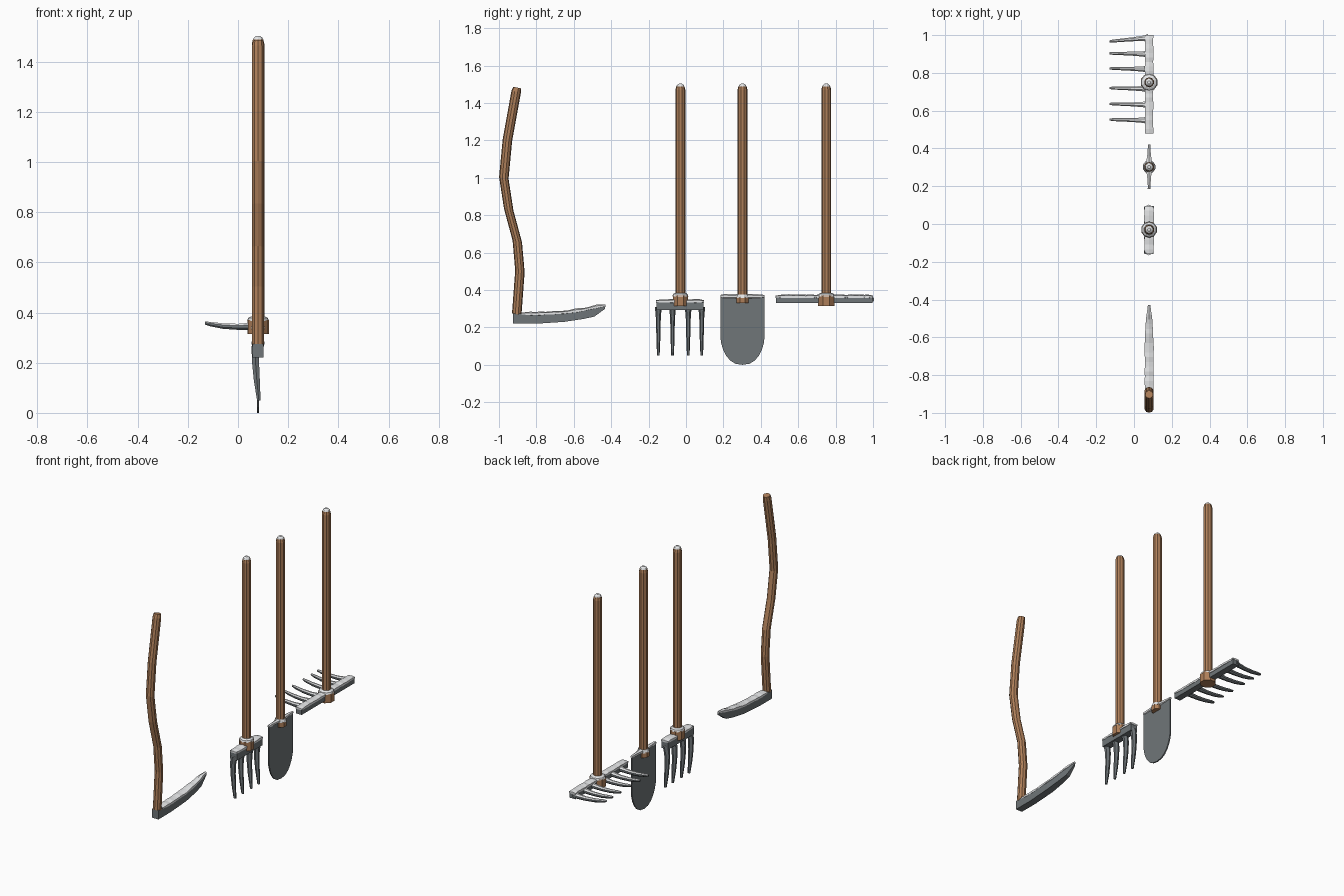
import bpy, bmesh, math, random
from mathutils import Vector

random.seed(4)
cube = bpy.data.objects.get("Cube")
if cube:
    bpy.data.objects.remove(cube, do_unlink=True)


def material(name, color, rough):
    m = bpy.data.materials.new(name)
    m.use_nodes = True
    m.diffuse_color = (*color, 1)
    shader = next(n for n in m.node_tree.nodes if n.type == 'BSDF_PRINCIPLED')
    shader.inputs["Base Color"].default_value = (*color, 1)
    shader.inputs["Roughness"].default_value = rough
    return m


WOOD = material("warm wood", (0.42, 0.21, 0.10), 0.8)
STEEL = material("grey steel", (0.16, 0.18, 0.19), 0.6)
SNOW = material("snow", (0.80, 0.81, 0.82), 0.9)
X, Y, Z = Vector((1, 0, 0)), Vector((0, 1, 0)), Vector((0, 0, 1))
CX = 0.08  # common x position of all the tools


def finish(name, bm, mat, snow_above=None):
    """Make the object; upward faces get snow when a threshold is given."""
    bmesh.ops.recalc_face_normals(bm, faces=bm.faces)
    if snow_above is not None:
        for f in bm.faces:
            f.normal_update()
            f.material_index = int(f.normal.z > snow_above)
    me = bpy.data.meshes.new(name)
    bm.to_mesh(me)
    bm.free()
    me.materials.append(mat)
    me.materials.append(SNOW)
    ob = bpy.data.objects.new(name, me)
    bpy.context.collection.objects.link(ob)
    return ob


def loft(name, sections, mat, u, v, sides=8, snow_above=None):
    """Skin regular rings; each section is (centre, half size u, half size v)."""
    bm = bmesh.new()
    k = 1 / math.cos(math.pi / sides)
    rings = []
    for c, a, b in sections:
        ring = []
        for i in range(sides):
            t = 2 * math.pi * (i + 0.5) / sides
            ring.append(bm.verts.new(Vector(c) + u * (a * k * math.cos(t)) + v * (b * k * math.sin(t))))
        rings.append(ring)
    for r, s in zip(rings, rings[1:]):
        for i in range(sides):
            j = (i + 1) % sides
            bm.faces.new((r[i], r[j], s[j], s[i]))
    bm.faces.new(rings[0])
    bm.faces.new(rings[-1])
    return finish(name, bm, mat, snow_above)


def turned(name, y, profile, mat, sides=10):
    """Upright round part from (z, radius) pairs."""
    return loft(name, [((CX, y, z), r, r) for z, r in profile], mat, X, Y, sides)


def snow_strip(name, y0, y1, half, z, steps=16):
    """Lumpy snow ridge lying along y; half and z are functions of 0..1."""
    sections = []
    for i in range(steps + 1):
        t = i / steps
        end = 0.6 if i in (0, steps) else 1
        h = random.uniform(0.008, 0.012) * end
        w = half(t) * random.uniform(0.94, 1.06)
        sections.append(((CX, y0 + (y1 - y0) * t, z(t)), w, h))
    return loft(name, sections, SNOW, X, Z, 6)


def pole(tool, y, bottom):
    turned(tool + "_handle", y, [(bottom, 0.025), (1.47, 0.025), (1.488, 0.021)], WOOD)
    turned(tool + "_handle_snow", y, [(1.486, 0.021), (1.496, 0.017), (1.503, 0.008)], SNOW)


def collar(tool, y, z0, z1, r):
    turned(tool + "_collar", y, [(z0, r), (z1, r)], WOOD, 8)
    turned(tool + "_collar_snow", y,
           [(z1 - 0.004, r + 0.001), (z1 + 0.008, r * 0.92), (z1 + 0.015, 0.027)], SNOW, 10)


# Fork
FY = -0.03
pole("fork", FY, 0.33)
collar("fork", FY, 0.315, 0.37, 0.04)
loft("fork_head", [((CX, y, 0.318), 0.023, 0.026) for y in (-0.158, 0.094)], STEEL, X, Z, 4)
snow_strip("fork_head_snow", -0.16, 0.096, lambda t: 0.025, lambda t: 0.339, 10)
for i, y in enumerate((-0.148, -0.072, 0.012, 0.084)):
    tine = [((x, y, z), a, b) for x, z, a, b in (
        (0.078, 0.31, 0.018, 0.016), (0.07, 0.26, 0.016, 0.012), (0.07, 0.20, 0.014, 0.010),
        (0.075, 0.13, 0.012, 0.009), (0.083, 0.05, 0.007, 0.006))]
    loft(f"fork_tine_{i + 1}", tine, STEEL, X, Y, 6, 0.3)

# Shovel
SY = 0.302
pole("shovel", SY, 0.34)
collar("shovel", SY, 0.33, 0.362, 0.032)
half_w = 0.118
outline = [(-half_w, 0.368), (-half_w, 0.15)]
for i in range(1, 12):
    a = math.pi * i / 12
    s = math.cos(a)
    outline.append((-half_w * math.copysign(abs(s) ** 0.85, s), 0.15 - 0.15 * math.sin(a) ** 1.15))
outline += [(half_w, 0.15), (half_w, 0.368)]
bm = bmesh.new()
plate = bm.faces.new([bm.verts.new((CX - 0.004, SY + y, z)) for y, z in outline])
out = bmesh.ops.extrude_face_region(bm, geom=[plate])
bmesh.ops.translate(bm, vec=(0.008, 0, 0), verts=[e for e in out["geom"] if isinstance(e, bmesh.types.BMVert)])
finish("shovel_blade", bm, STEEL)
snow_strip("shovel_blade_snow", SY - half_w, SY + half_w,
           lambda t: 0.007 + 0.013 * (1 - abs(2 * t - 1)) ** 2, lambda t: 0.366, 12)

# Rake
RY = 0.75
pole("rake", RY, 0.33)
collar("rake", RY, 0.315, 0.37, 0.043)
loft("rake_bar", [((CX, y, 0.346), 0.02, 0.016) for y in (0.48, 0.998)], STEEL, X, Z, 4)
snow_strip("rake_bar_snow", 0.479, 1.0, lambda t: 0.022, lambda t: 0.364, 22)
for i, y in enumerate((0.549, 0.632, 0.716, 0.82, 0.9, 0.985)):
    skew = 0.018 if i == 5 else -0.004
    tooth = [((x, y - skew * (0.07 - x) * 5, z), a, b) for x, z, a, b in (
        (0.075, 0.35, 0.02, 0.016), (0.045, 0.345, 0.014, 0.014), (0.0, 0.343, 0.011, 0.012),
        (-0.06, 0.346, 0.009, 0.011), (-0.11, 0.354, 0.008, 0.009), (-0.131, 0.358, 0.005, 0.006))]
    loft(f"rake_tooth_{i + 1}", tooth, STEEL, Y, Z, 8, 0.3)

# Sickle with a bent handle
grip = [(-0.905, 0.27), (-0.888, 0.5), (-0.902, 0.66), (-0.948, 0.83),
        (-0.974, 1.0), (-0.955, 1.2), (-0.908, 1.46), (-0.902, 1.482)]
sections = [((CX, y, z), 0.024, 0.024) for y, z in grip[:-1]]
sections.append(((CX, grip[-1][0], grip[-1][1]), 0.02, 0.02))
loft("sickle_handle", sections, WOOD, X, (Y - 0.2 * Z), 10)

# Blade stations: y, bottom, top, half width
stations = [(-0.925, 0.22, 0.275, 0.022), (-0.80, 0.22, 0.272, 0.022), (-0.65, 0.23, 0.28, 0.022),
            (-0.55, 0.245, 0.294, 0.018), (-0.49, 0.258, 0.308, 0.013), (-0.432, 0.30, 0.318, 0.005)]
loft("sickle_blade", [((CX, y, (b + t) / 2), w, (t - b) / 2) for y, b, t, w in stations],
     STEEL, X, Z, 4)


def along(column):
    """Interpolate a blade column over the snow strip length."""
    def value(t):
        y = -0.88 + 0.45 * t
        for p, q in zip(stations, stations[1:]):
            if y <= q[0]:
                f = (y - p[0]) / (q[0] - p[0])
                return p[column] + f * (q[column] - p[column])
        return stations[-1][column]
    return value


top, width = along(2), along(3)
snow_strip("sickle_blade_snow", -0.88, -0.43, lambda t: width(t) + 0.002, lambda t: top(t) - 0.001, 18)
